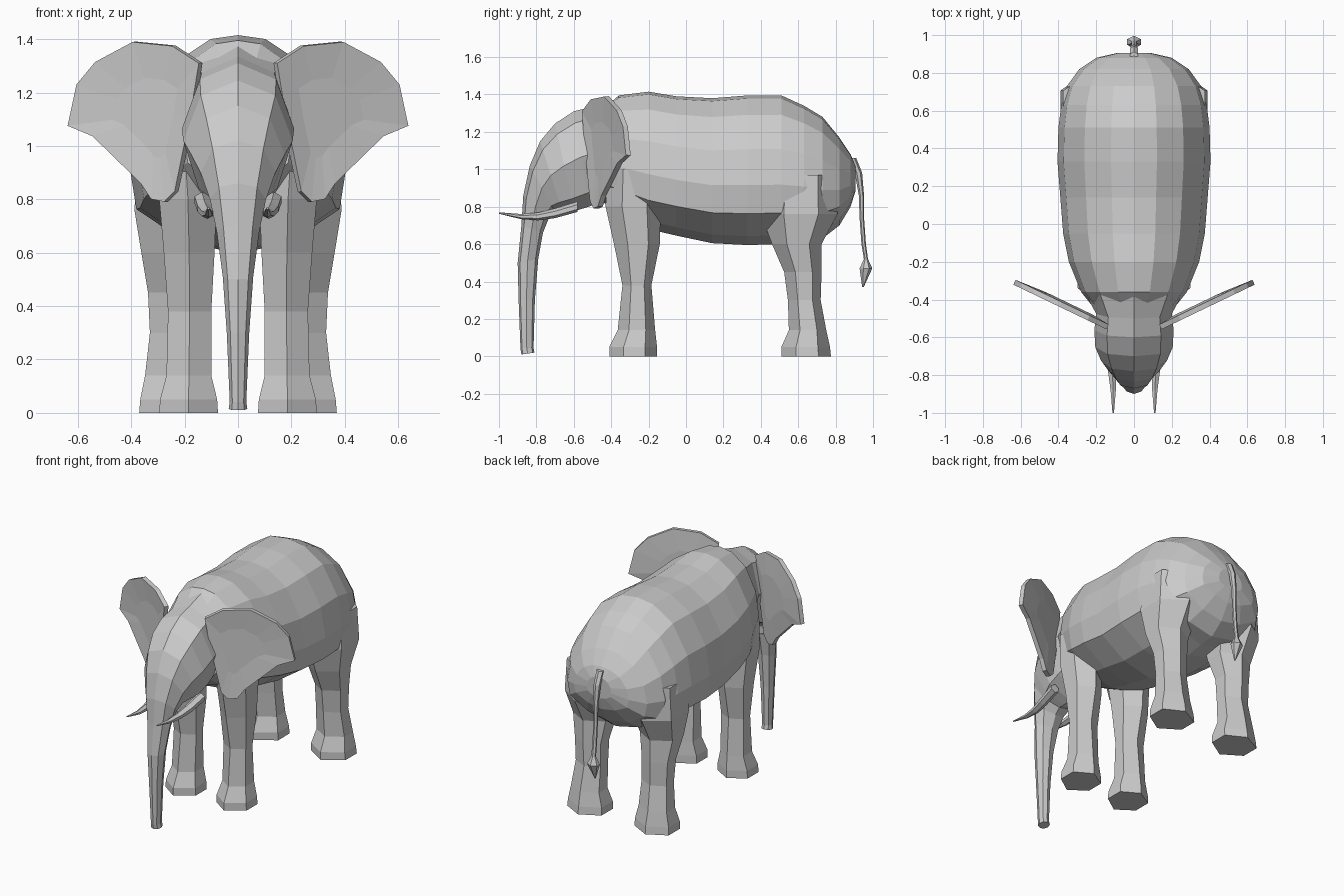
import bpy, bmesh


def make(name, verts, faces, mirror=False):
    mesh = bpy.data.meshes.new(name)
    bm = bmesh.new()
    vs = [bm.verts.new(v) for v in verts]
    for f in faces:
        bm.faces.new([vs[i] for i in f])
    bmesh.ops.recalc_face_normals(bm, faces=bm.faces)
    bm.to_mesh(mesh)
    bm.free()
    ob = bpy.data.objects.new(name, mesh)
    bpy.context.collection.objects.link(ob)
    if mirror:
        ob.modifiers.new("Mirror", 'MIRROR')
    return ob


def loft(name, rings, half, mirror=False):
    """Ring = (ya, za, yb, zb, half width, centre x); half profile = (side, a-to-b) pairs."""
    profile = half + [(-s, t) for s, t in reversed(half) if s > 0]
    n = len(profile)
    verts = [(cx + s * w, ya + (yb - ya) * t, za + (zb - za) * t)
             for ya, za, yb, zb, w, cx in rings for s, t in profile]
    faces = [(r * n + i, r * n + (i + 1) % n, (r + 1) * n + (i + 1) % n, (r + 1) * n + i)
             for r in range(len(rings) - 1) for i in range(n)]
    last = (len(rings) - 1) * n
    faces += [tuple(range(n)), tuple(range(last, last + n))]
    return make(name, verts, faces, mirror)


HEX = [(0, 0), (1, 0.3), (1, 0.75), (0, 1)]
OCT = [(0, 0), (0.68, 0.12), (1, 0.48), (0.72, 0.86), (0, 1)]
BARREL = [(0, 0), (0.3, 0.02), (0.65, 0.13), (0.92, 0.36), (1, 0.6), (0.94, 0.79), (0.5, 0.94), (0, 1)]

# Barrel body: y, top, bottom, half width
body = [(-.46, 1.30, .84, .20), (-.36, 1.395, .76, .28), (-.20, 1.415, .68, .345),
        (-.05, 1.39, .645, .375), (.14, 1.38, .605, .39), (.33, 1.395, .595, .405),
        (.51, 1.395, .60, .40), (.63, 1.34, .62, .385), (.73, 1.28, .63, .355),
        (.82, 1.17, .70, .29), (.88, 1.08, .80, .20), (.905, 1.02, .88, .09)]
loft("body", [(y, t, y, b, w, 0) for y, t, b, w in body], BARREL)

# Head flowing down into the trunk
loft("head_and_trunk", [
    (-.36, 1.38, -.33, .74, .27, 0), (-.50, 1.335, -.45, .83, .20, 0),
    (-.60, 1.31, -.52, .80, .21, 0), (-.70, 1.245, -.60, .775, .205, 0),
    (-.78, 1.15, -.66, .77, .175, 0), (-.835, 1.02, -.70, .77, .14, 0),
    (-.87, .86, -.735, .735, .105, 0), (-.88, .70, -.765, .66, .08, 0),
    (-.90, .50, -.79, .52, .057, 0), (-.895, .30, -.808, .30, .042, 0),
    (-.885, .04, -.815, .045, .031, 0), (-.88, .01, -.81, .02, .035, 0)], OCT)

# Legs: z, front y, back y, inner x, outer x
front = [(0, -.41, -.155, .075, .295), (.05, -.41, -.155, .078, .292), (.14, -.365, -.165, .10, .268),
         (.38, -.34, -.185, .10, .262), (.60, -.385, -.14, .088, .278), (.80, -.43, -.135, .08, .295),
         (1.0, -.42, -.14, .10, .30)]
rear = [(0, .51, .775, .12, .37), (.05, .51, .77, .122, .366), (.14, .55, .75, .145, .348),
        (.30, .545, .72, .15, .33), (.45, .525, .725, .15, .337), (.60, .46, .725, .125, .362),
        (.76, .40, .81, .10, .388), (.97, .42, .80, .10, .375)]
for name, rows in (("front_legs", front), ("rear_legs", rear)):
    loft(name, [(a, z, b, z, (xo - xi) / 2, (xo + xi) / 2) for z, a, b, xi, xo in rows], HEX, True)

# Ears: front outline fanned through a dished middle, then thickened
outline = [(.14, 1.31), (.24, 1.375), (.39, 1.39), (.53, 1.315), (.60, 1.23), (.633, 1.075),
           (.54, 1.035), (.36, .86), (.32, .80), (.27, .79), (.23, .83), (.205, .95), (.17, 1.12)]


def ear_point(x, z, dish=0.0):
    return (x, -.545 + (x - .14) * .48 + dish, z)


n = len(outline)
hub = (.30, 1.12)
verts = [ear_point(x, z) for x, z in outline]
verts += [ear_point(hub[0] + (x - hub[0]) * .5, hub[1] + (z - hub[1]) * .5, .012) for x, z in outline]
verts.append(ear_point(*hub, .012))
faces = [(i, (i + 1) % n, n + (i + 1) % n, n + i) for i in range(n)]
faces += [(n + i, n + (i + 1) % n, 2 * n) for i in range(n)]
ears = make("ears", verts, faces, True)
solid = ears.modifiers.new("Thickness", 'SOLIDIFY')
solid.thickness = .028
solid.offset = 0

# Tusks: y, centre z, radius, x
tusk = [(-.58, .80, .028, .135), (-.70, .765, .026, .125), (-.79, .748, .021, .115),
        (-.88, .747, .014, .11), (-1.0, .766, .004, .11)]
loft("tusks", [(y, z + r, y, z - r, r, x) for y, z, r, x in tusk], HEX, True)

# Tail with tuft: z, centre y, half depth, half width
tail = [(1.06, .89, .02, .022), (.98, .922, .02, .02), (.86, .938, .014, .015), (.74, .94, .012, .013),
        (.60, .95, .012, .013), (.52, .962, .011, .014), (.47, .962, .034, .036), (.37, .946, .004, .004)]
loft("tail", [(y - d, z, y + d, z, w, 0) for z, y, d, w in tail], HEX)
